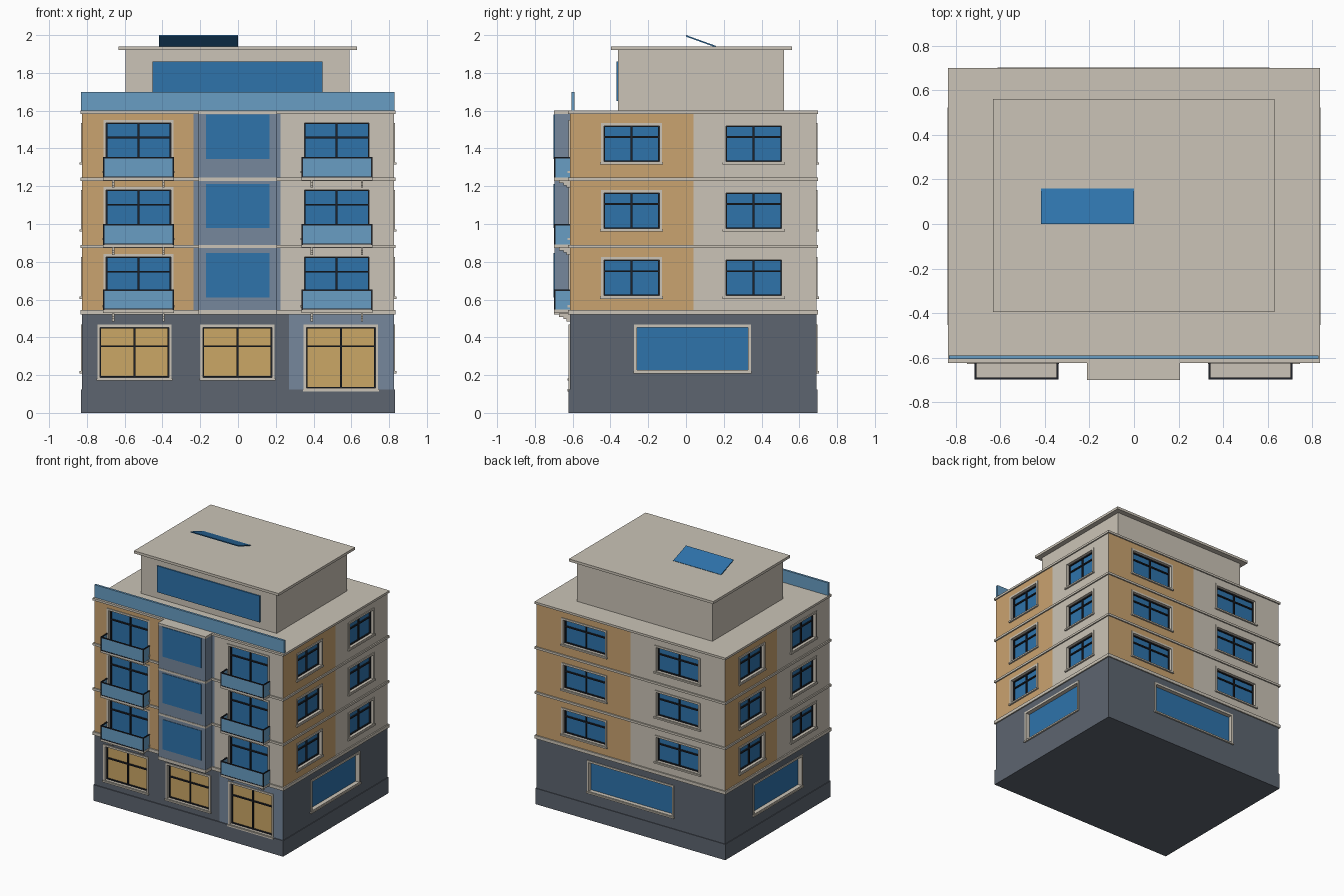
import bpy, bmesh
from mathutils import Vector

old = bpy.data.objects.get("Cube")
if old:
    bpy.data.objects.remove(old, do_unlink=True)


def material(name, code):
    srgb = [int(code[i:i + 2], 16) / 255 for i in (0, 2, 4)]
    col = [c / 12.92 if c <= 0.04045 else ((c + 0.055) / 1.055) ** 2.4 for c in srgb] + [1]
    m = bpy.data.materials.new(name)
    m.use_nodes = True
    m.diffuse_color = col
    m.node_tree.nodes["Principled BSDF"].inputs["Base Color"].default_value = col
    return m


BEIGE = material("beige_plaster", "CBC4B7")
OCHRE = material("ochre_plaster", "CAA370")
SLATE = material("slate_blue_panel", "76879C")
DARK = material("dark_grey_base", "5D6570")
BLUE = material("blue_glass", "2E73AB")
PALE = material("pale_blue_glass", "689DC3")
WARM = material("warm_lit_glass", "CBA766")
BLACK = material("black_metal", "1E222A")


def part(name, boxes, *mats):
    """One object from boxes given as (x0, x1, y0, y1, z0, z1)."""
    bm = bmesh.new()
    for b in boxes:
        lo = Vector([min(b[i], b[i + 1]) for i in (0, 2, 4)])
        hi = Vector([max(b[i], b[i + 1]) for i in (0, 2, 4)])
        vs = bmesh.ops.create_cube(bm, size=1)["verts"]
        for v in vs:
            v.co = (lo + hi) / 2 + v.co * (hi - lo)
    me = bpy.data.meshes.new(name)
    bm.to_mesh(me)
    bm.free()
    for m in mats:
        me.materials.append(m)
    ob = bpy.data.objects.new(name, me)
    bpy.context.collection.objects.link(ob)
    return ob


# Main dimensions
W, FRONT, BACK = 0.825, -0.615, 0.69
BASE_TOP, ROOF, PITCH = 0.53, 1.6, 0.355
SPLIT_Y, BAY_L, BAY_R, SHOP_X = 0.04, -0.235, 0.225, 0.27
FLOORS = [i * PITCH for i in range(3)]
RECESS = 0.03
openings = []


def on_wall(side, u0, u1, d0, d1, z0, z1):
    """Box placed on a wall: u along it, d outward from it."""
    if side == "front":
        return (u0, u1, FRONT - d0, FRONT - d1, z0, z1)
    if side == "back":
        return (u0, u1, BACK + d0, BACK + d1, z0, z1)
    s = 1 if side == "left" else -1
    return (s * (W + d0), s * (W + d1), u0, u1, z0, z1)


def window(side, label, u0, u1, z0, z1, glass=BLUE, transom=None):
    name = f"{side}_{label}"

    def ring(w, d0, d1, grow):
        a, b, c, d = u0 - grow, u1 + grow, z0 - grow, z1 + grow
        return [on_wall(side, a, a + w, d0, d1, c, d), on_wall(side, b - w, b, d0, d1, c, d),
                on_wall(side, a + w, b - w, d0, d1, d - w, d), on_wall(side, a + w, b - w, d0, d1, c, c + w)]

    openings.append(on_wall(side, u0, u1, -RECESS, 0.05, z0, z1))
    part(name + "_glass", [on_wall(side, u0, u1, -RECESS - 0.002, -RECESS + 0.002, z0, z1)], glass)
    sill = on_wall(side, u0 - 0.018, u1 + 0.018, 0, 0.013, z0 - 0.016, z0 - 0.004)
    part(name + "_frame", ring(0.015, -0.004, 0.006, 0.014) + [sill], BEIGE)
    if transom:
        mid, t = (u0 + u1) / 2, z1 - transom
        bars = ring(0.007, -RECESS, -0.018, 0)
        bars += [on_wall(side, mid - 0.005, mid + 0.005, -RECESS, -0.018, z0, z1),
                 on_wall(side, u0, u1, -RECESS, -0.018, t - 0.005, t + 0.005)]
        part(name + "_bars", bars, BLACK)


# Upper windows on every wall
for n, dz in enumerate(FLOORS, 1):
    for u in (-0.527, 0.522):
        window("front", f"window_{n}", u - 0.172, u + 0.172, 0.575 + dz, 0.827 + dz, transom=0.08)
    for side in ("left", "right"):
        for u in (-0.288, 0.358):
            window(side, f"window_{n}", u - 0.148, u + 0.148, 0.62 + dz, 0.81 + dz, transom=0.06)
    for u in (-0.41, 0.405):
        window("back", f"window_{n}", u - 0.185, u + 0.185, 0.62 + dz, 0.81 + dz, transom=0.06)

# Ground floor windows
for u, z in ((-0.548, 0.187), (-0.003, 0.187), (0.545, 0.13)):
    window("front", "shop_window", u - 0.183, u + 0.183, z, 0.453, WARM, 0.1)
for side in ("left", "right"):
    window(side, "ground_window", -0.26, 0.33, 0.225, 0.453)
window("back", "ground_window", -0.365, 0.365, 0.225, 0.453)

# Main walls, divided along the colour borders, with recessed openings
walls = part("main_walls", [(-W, W, FRONT, BACK, 0.02, ROOF - 0.01)], BEIGE, OCHRE, SLATE, DARK)
bm = bmesh.new()
bm.from_mesh(walls.data)
cuts = [((x, 0, 0), (1, 0, 0)) for x in (0, BAY_L, BAY_R, SHOP_X)]
cuts += [((0, SPLIT_Y, 0), (0, 1, 0)), ((0, 0, BASE_TOP), (0, 0, 1))]
for co, no in cuts:
    bmesh.ops.bisect_plane(bm, geom=bm.verts[:] + bm.edges[:] + bm.faces[:], plane_co=co, plane_no=no)
bm.to_mesh(walls.data)
bm.free()
cutter = part("opening_cutter", openings)
cutter.hide_render = True
mod = walls.modifiers.new("openings", "BOOLEAN")
mod.object, mod.operation, mod.solver = cutter, "DIFFERENCE", "EXACT"
bpy.context.view_layer.objects.active = walls
bpy.ops.object.modifier_apply(modifier=mod.name)
bpy.data.objects.remove(cutter, do_unlink=True)


def wall_colour(c):
    e = 0.002
    front, back = c.y < FRONT + e, c.y > BACK - e
    left, right = c.x > W - e, c.x < -W + e
    if c.z < 0.021:
        return 3
    if not (front or back or left or right):
        return 0
    if c.z < BASE_TOP:
        return 2 if front and c.x > SHOP_X else 3
    if front:
        return 1 if c.x < BAY_L else 2 if c.x < BAY_R else 0
    if back:
        return 1 if c.x > 0 else 0
    return 1 if (c.y < SPLIT_Y) == left else 0


for f in walls.data.polygons:
    f.material_index = wall_colour(f.center)

# Plinth, floor bands and roof
part("plinth", [(-0.83, 0.83, -0.622, 0.695, 0, 0.125)], DARK)
bands = ((0.52, 0.545), (0.873, 0.89), (1.228, 1.245), (1.583, ROOF))
part("floor_bands", [(-0.835, 0.835, -0.625, 0.7, a, b) for a, b in bands], BEIGE)

# Projecting centre bay
for n, (low, high) in enumerate(zip(bands, bands[1:])):
    part("bay_body", [(-0.208, 0.205, -0.697, FRONT, low[1], high[0])], SLATE)
    part("bay_cap", [(-0.21, 0.207, -0.7, FRONT, high[0], high[1])], BEIGE)
    z = 0.612 + n * 0.366
    part("bay_glass", [(-0.17, 0.167, -0.701, -0.696, z, z + 0.235)], BLUE)
part("bay_floor", [(-0.21, 0.207, -0.7, FRONT, *bands[0])], BEIGE)

# Balconies with rails, glass panels and stepped brackets
for c in (-0.527, 0.523):
    for low in bands[:3]:
        a, b, y, z = c - 0.188, c + 0.188, -0.698, low[1]
        top = z + 0.105
        part("balcony_slab", [(a, b, y, FRONT, z - 0.015, z + 0.002)], BEIGE)
        part("balcony_panels", [(a + 0.002, b - 0.002, y + 0.002, y + 0.006, z, top)]
             + [(x - 0.002, x + 0.002, y + 0.002, FRONT, z, top) for x in (a + 0.004, b - 0.004)], PALE)
        rails = [(a, b, y, y + 0.008, top - 0.004, top + 0.004), (a, b, y, y + 0.004, z, z + 0.007)]
        for x in (a, b - 0.008):
            rails += [(x, x + 0.008, y, y + 0.008, z, top),
                      (x, x + 0.008, y, FRONT, top - 0.004, top + 0.004)]
        part("balcony_rail", rails, BLACK)
        part("balcony_brackets", [(x - 0.006, x + 0.006, d, FRONT, low[0] - h, low[0] + 0.005)
                                  for x in (c - 0.133, c + 0.133)
                                  for d, h in ((-0.672, 0.012), (-0.648, 0.024), (-0.632, 0.036))], BEIGE)

# Glass parapet along the front roof edge
part("roof_parapet", [(-0.83, 0.828, -0.607, -0.59, ROOF, 1.7)], PALE)

# Penthouse
part("penthouse_walls", [(-0.595, 0.59, -0.36, 0.52, ROOF, 1.925)], BEIGE)
part("penthouse_roof", [(-0.632, 0.63, -0.396, 0.562, 1.92, 1.94)], BEIGE)
part("penthouse_window", [(-0.452, 0.447, -0.369, -0.36, 1.652, 1.86)], BLUE)

# Tilted roof panel, lower at the rear
panel = part("roof_panel", [(-0.417, 0, 0, 0.16, 1.992, 2.0)], BLUE)
for v in panel.data.vertices:
    v.co.z -= max(0, v.co.y) * 0.36
